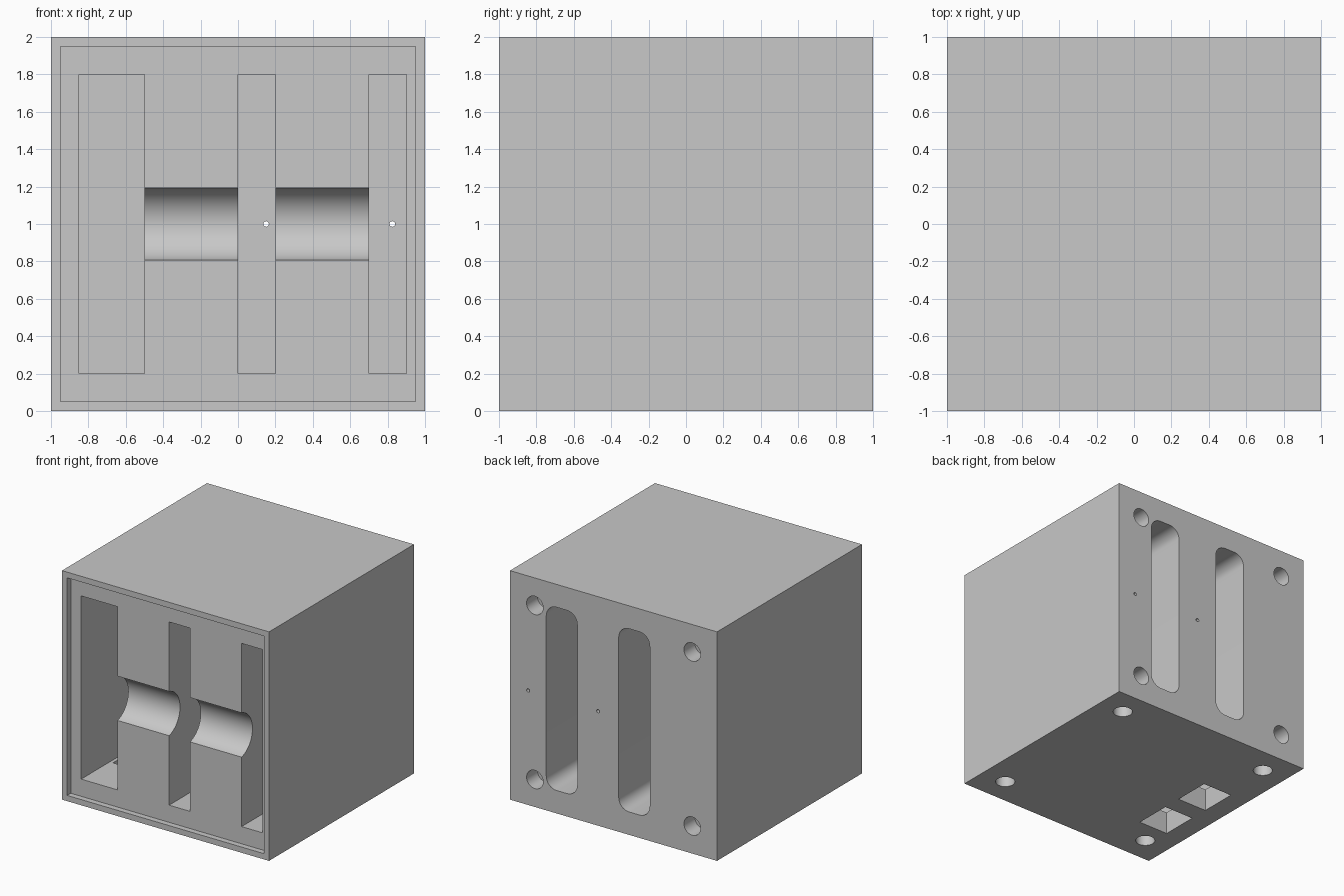
import bpy, math
from mathutils import Vector

old = bpy.data.objects.get("Cube")
if old:
    bpy.data.objects.remove(old, do_unlink=True)

grey = bpy.data.materials.new("plain_grey")
grey.use_nodes = True
colour = (0.58, 0.58, 0.58, 1)
grey.diffuse_color = colour
grey.node_tree.nodes["Principled BSDF"].inputs["Base Color"].default_value = colour


def block(name, low, high):
    low, high = Vector(low), Vector(high)
    bpy.ops.mesh.primitive_cube_add(size=1, location=(low + high) / 2)
    ob = bpy.context.object
    ob.name = name
    ob.scale = high - low
    bpy.ops.object.transform_apply(location=False, rotation=False, scale=True)
    return ob


def rod(name, start, end, radius, sides=32):
    start, end = Vector(start), Vector(end)
    axis = end - start
    bpy.ops.mesh.primitive_cylinder_add(vertices=sides, radius=radius, depth=axis.length,
                                        location=(start + end) / 2,
                                        rotation=axis.to_track_quat('Z', 'Y').to_euler())
    bpy.context.object.name = name
    return bpy.context.object


def apply_modifiers(ob):
    bpy.ops.object.select_all(action='DESELECT')
    ob.select_set(True)
    bpy.context.view_layer.objects.active = ob
    for mod in list(ob.modifiers):
        bpy.ops.object.modifier_apply(modifier=mod.name)


def round_slot(ob, radius):
    # Round only the edges that run front to back
    weight = ob.data.attributes.new("bevel_weight_edge", 'FLOAT', 'EDGE')
    for edge in ob.data.edges:
        a, b = (ob.data.vertices[i].co for i in edge.vertices)
        weight.data[edge.index].value = 1 if abs(a.y - b.y) > 0.1 else 0
    mod = ob.modifiers.new("round", 'BEVEL')
    mod.limit_method = 'WEIGHT'
    mod.width = radius
    mod.segments = 8
    apply_modifiers(ob)
    return ob


housing = block("housing", (-1, -1, 0), (1, 1, 2))

# Shallow front recess and the half round groove across it
cutters = [block("front_recess", (-0.95, -1.1, 0.05), (0.95, -0.95, 1.95))]
cutters.append(rod("groove", (-0.6, -1, 1), (0.8, -1, 1), 0.2, 64))

# Three deep front pockets
for x0, x1 in ((-0.85, -0.5), (0, 0.2), (0.7, 0.9)):
    cutters.append(block("front_pocket", (x0, -1.1, 0.2), (x1, 0.8, 1.8)))

# Rounded slots in the back
for x in (-0.2, 0.5):
    slot = block("back_slot", (x - 0.15, -0.6, 0.2), (x + 0.15, 1.1, 1.8))
    cutters.append(round_slot(slot, 0.1))

# Blind mounting holes in the back and the bottom
for x in (-0.76, 0.76):
    for s in (-0.76, 0.76):
        cutters.append(rod("back_hole", (x, 0.85, 1 + s), (x, 1.1, 1 + s), 0.08))
        cutters.append(rod("bottom_hole", (x, s, -0.1), (x, s, 0.15), 0.08))

# Pin holes from two pockets through the back wall
for x in (0.15, 0.825):
    cutters.append(rod("pin_hole", (x, 0.7, 1), (x, 1.1, 1), 0.015, 16))

# Square openings from the bottom into the wide pocket
for y in (-0.39, 0.11):
    cutters.append(block("bottom_opening", (-0.82, y - 0.165, -0.1), (-0.53, y + 0.165, 0.3)))

for cutter in cutters:
    mod = housing.modifiers.new(cutter.name, 'BOOLEAN')
    mod.operation = 'DIFFERENCE'
    mod.solver = 'EXACT'
    mod.object = cutter
apply_modifiers(housing)
for cutter in cutters:
    bpy.data.objects.remove(cutter, do_unlink=True)

housing.data.materials.clear()
housing.data.materials.append(grey)
housing.data.polygons.foreach_set("material_index", [0] * len(housing.data.polygons))
bpy.ops.object.shade_smooth_by_angle(angle=math.radians(30))
